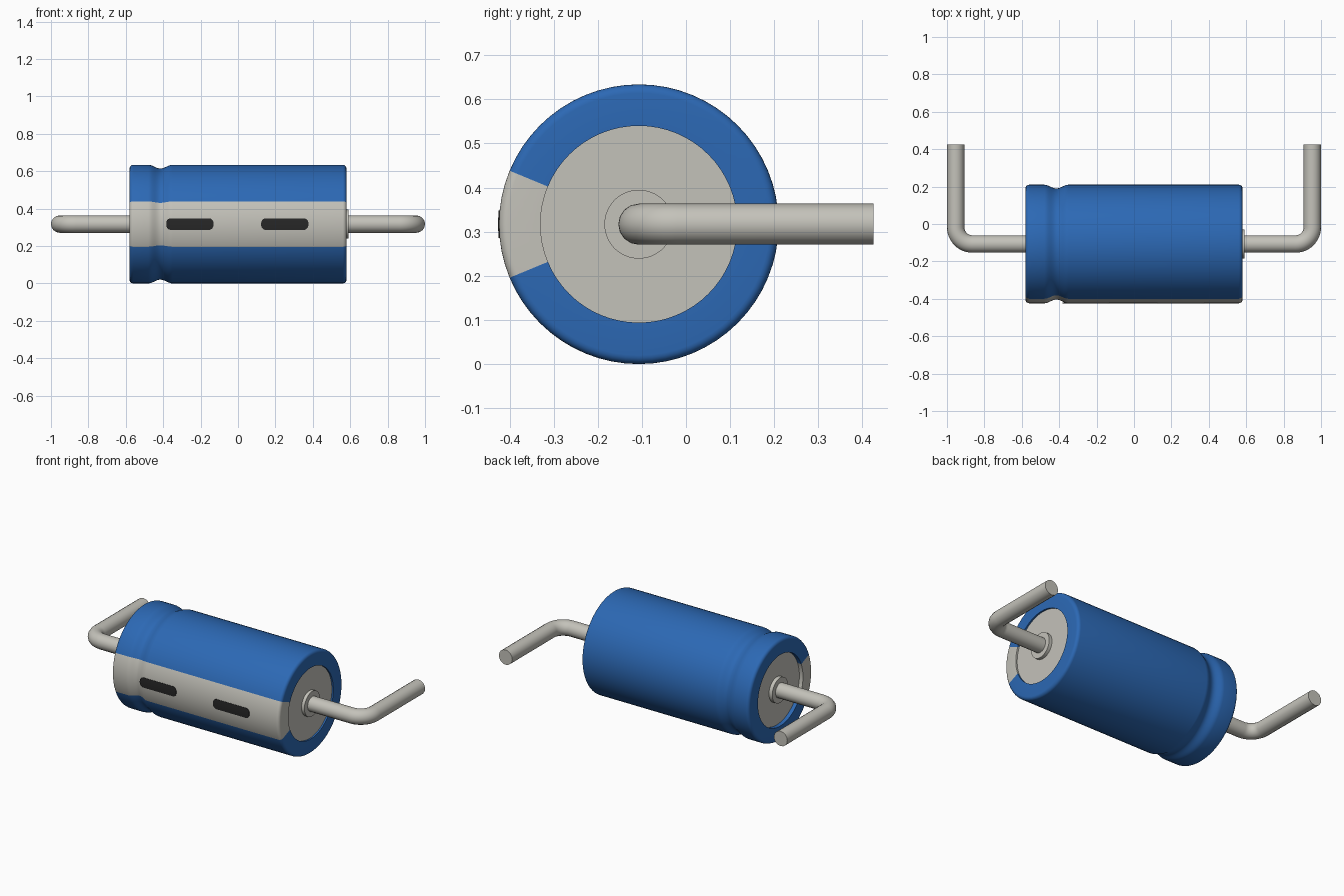
import bpy, bmesh
from math import sin, cos, pi, radians, sqrt

if "Cube" in bpy.data.objects:
    bpy.data.objects.remove(bpy.data.objects["Cube"])

CY, CZ, R, RIN, SEG = -0.107, 0.317, 0.317, 0.223, 64


def material(name, rgb):
    m = bpy.data.materials.new(name)
    m.diffuse_color = (*rgb, 1)
    m.use_nodes = True
    m.node_tree.nodes["Principled BSDF"].inputs["Base Color"].default_value = m.diffuse_color
    return m


blue = material("blue_sleeve", (0.025, 0.14, 0.46))
metal = material("pale_metal", (0.55, 0.54, 0.49))
dark = material("dark_mark", (0.02, 0.02, 0.02))


def finish(name, bm, mats):
    bmesh.ops.recalc_face_normals(bm, faces=bm.faces)
    me = bpy.data.meshes.new(name)
    bm.to_mesh(me)
    bm.free()
    for m in mats:
        me.materials.append(m)
    me.shade_smooth()
    me.set_sharp_from_angle(angle=radians(35))
    ob = bpy.data.objects.new(name, me)
    bpy.context.collection.objects.link(ob)
    return ob


def lathe(name, profile, mats, caps=False, stripe=0):
    """Revolve (x, r) points about the body axis; stripe = half angle at the front."""
    bm = bmesh.new()
    rings = [[bm.verts.new((x, CY + r * cos(2 * pi * k / SEG), CZ + r * sin(2 * pi * k / SEG)))
              for k in range(SEG)] for x, r in profile]
    for a, b in zip(rings, rings[1:]):
        for k in range(SEG):
            n = (k + 1) % SEG
            f = bm.faces.new((a[k], a[n], b[n], b[k]))
            if abs((k + 0.5) * 2 * pi / SEG - pi) < stripe:
                f.material_index = 1
    if caps:
        bm.faces.new(rings[0])
        bm.faces.new(rings[-1])
    return finish(name, bm, mats)


# Sleeve with rounded ends, a rolled groove and a pale front stripe
c = 0.02
arc = [(c * (1 - cos(t * pi / 10)), R - c + c * sin(t * pi / 10)) for t in range(6)]
profile = [(-0.55, RIN), (-0.58, RIN)]
profile += [(-0.58 + d, r) for d, r in arc]
profile += [(-0.415 + 0.065 * t / 8, R - 0.01 * (1 + cos(pi * t / 8))) for t in range(-8, 9)]
profile += [(0.58 - d, r) for d, r in reversed(arc)]
profile += [(0.58, RIN), (0.565, RIN)]
lathe("sleeve", profile, [blue, metal], stripe=radians(22.5))

# Inner can showing at both recessed ends
lathe("can", [(-0.555, RIN), (0.57, RIN)], [metal], caps=True)

# Bosses and bent wire leads
LR, BEND, LX = 0.0465, 0.09, 0.9535
for side, label, boss_end in ((-1, "left", 0.578), (1, "right", 0.59)):
    lathe(label + "_boss", [(side * 0.54, 0.078), (side * boss_end, 0.078)], [metal], caps=True)
    pts = [(0.5, CY)]
    pts += [(LX - BEND + BEND * sin(t * pi / 24), CY + BEND * (1 - cos(t * pi / 24)))
            for t in range(13)]
    pts += [(LX, 0.425)]
    cu = bpy.data.curves.new(label + "_lead", 'CURVE')
    cu.dimensions = '3D'
    cu.bevel_depth = LR
    cu.bevel_resolution = 6
    cu.use_fill_caps = True
    sp = cu.splines.new('POLY')
    sp.points.add(len(pts) - 1)
    for p, (x, y) in zip(sp.points, pts):
        p.co = (side * x, y, CZ, 1)
    tmp = bpy.data.objects.new(label + "_path", cu)
    bpy.context.collection.objects.link(tmp)
    bm = bmesh.new()
    bm.from_mesh(tmp.to_mesh())
    tmp.to_mesh_clear()
    bpy.data.objects.remove(tmp)
    bmesh.ops.remove_doubles(bm, verts=bm.verts, dist=1e-5)
    finish(label + "_lead", bm, [metal])

# Dark rounded polarity marks wrapped on the stripe
H, CR, HALF = 0.031, 0.025, 0.126
for label, mx in (("left", -0.257), ("right", 0.25)):
    bm = bmesh.new()
    rows = []
    for j in range(-10, 11):
        s = H * sin(j * pi / 20)
        over = min(CR, max(0, abs(s) - (H - CR)))
        w = HALF - CR + sqrt(CR * CR - over * over)
        a = s / R
        row = []
        for rad in (R - 0.004, R + 0.002):
            for x in (mx - w, mx + w):
                row.append(bm.verts.new((x, CY - rad * cos(a), CZ + rad * sin(a))))
        rows.append(row)
    for p, q in zip(rows, rows[1:]):
        for i, k in ((0, 1), (1, 3), (3, 2), (2, 0)):
            bm.faces.new((p[i], p[k], q[k], q[i]))
    for e in (rows[0], rows[-1]):
        bm.faces.new((e[0], e[1], e[3], e[2]))
    finish(label + "_mark", bm, [dark])
